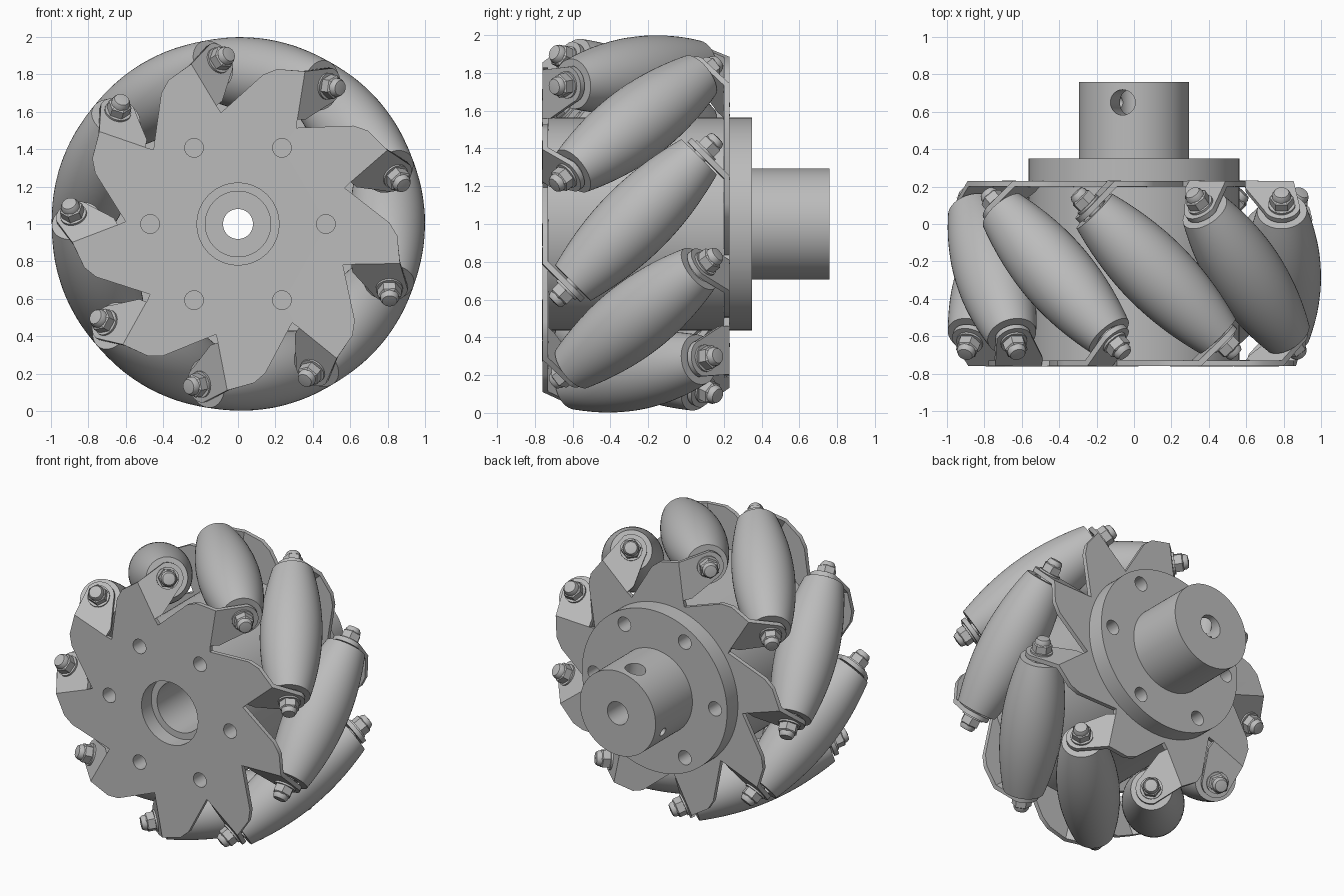
import bpy, bmesh, math
from mathutils import Matrix, Vector

if "Cube" in bpy.data.objects:
    bpy.data.objects.remove(bpy.data.objects["Cube"], do_unlink=True)

COUNT = 9                      # rollers
STEP = math.tau / COUNT
PHASE = math.radians(41.5)     # angle of the first roller
MID_Y = -0.265                 # middle plane of the rollers
AXIS_R = 0.80                  # roller axis distance from wheel axis
FOLD_T, PLATE_DY = -0.227, -0.48
CENTRE = Vector((0, MID_Y, 1))
R2 = math.sqrt(2)

steel = bpy.data.materials.new("grey metal")
steel.use_nodes = True
grey = (0.5, 0.5, 0.5, 1)
steel.diffuse_color = grey
steel.node_tree.nodes["Principled BSDF"].inputs["Base Color"].default_value = grey


def finish(bm, name):
    bmesh.ops.remove_doubles(bm, verts=bm.verts, dist=1e-5)
    bmesh.ops.recalc_face_normals(bm, faces=bm.faces)
    mesh = bpy.data.meshes.new(name)
    bm.to_mesh(mesh)
    bm.free()
    mesh.materials.append(steel)
    return mesh


def smooth(mesh):
    mesh.shade_smooth()
    mesh.set_sharp_from_angle(angle=math.radians(30))


def add(name, mesh, matrix=Matrix()):
    ob = bpy.data.objects.new(name, mesh)
    bpy.context.collection.objects.link(ob)
    ob.matrix_world = matrix
    return ob


def lathe(name, profile, sides, closed=False):
    """Spin (radius, height) points around z."""
    bm = bmesh.new()
    vs = [bm.verts.new((r, 0, h)) for r, h in profile]
    pairs = list(zip(vs, vs[1:])) + ([(vs[-1], vs[0])] if closed else [])
    es = [bm.edges.new(p) for p in pairs]
    bmesh.ops.spin(bm, geom=vs + es, cent=(0, 0, 0), axis=(0, 0, 1),
                   angle=math.tau, steps=sides, use_merge=False)
    mesh = finish(bm, name)
    smooth(mesh)
    return mesh


def frame(angle):
    """Radial, tangential and axial directions of the wheel at an angle."""
    c, s = math.cos(angle), math.sin(angle)
    return Vector((c, 0, s)), Vector((-s, 0, c)), Vector((0, 1, 0))


def cylinder_between(a, b, radius):
    a, b = Vector(a), Vector(b)
    rot = (b - a).to_track_quat('Z', 'Y').to_matrix().to_4x4()
    mesh = lathe("cutter", [(0, 0), (radius, 0), (radius, (b - a).length), (0, (b - a).length)], 32)
    ob = add("cutter", mesh, Matrix.Translation(a) @ rot)
    ob.hide_render = True
    return ob


def apply_modifier(ob, mod):
    bpy.context.view_layer.objects.active = ob
    bpy.ops.object.modifier_apply(modifier=mod.name)


def cut(ob, cutters):
    for c in cutters:
        mod = ob.modifiers.new("cut", 'BOOLEAN')
        mod.operation, mod.solver, mod.object = 'DIFFERENCE', 'EXACT', c
        apply_modifier(ob, mod)
        bpy.data.objects.remove(c, do_unlink=True)


def bolt_holes(y0, y1):
    out = []
    for i in range(6):
        m = frame(i * math.tau / 6)[0] * 0.47 + Vector((0, 0, 1))
        out.append(cylinder_between(m + Vector((0, y0, 0)), m + Vector((0, y1, 0)), 0.05))
    return out


# Hub: drum, flange and shaft in one turned piece, along y
TO_Y = Matrix.Translation((0, 0, 1)) @ Matrix.Rotation(-math.pi / 2, 4, 'X')
hub = add("hub", lathe("hub", [
    (0.08, 0.76), (0.295, 0.76), (0.295, 0.35), (0.565, 0.35), (0.565, -0.73),
    (0.22, -0.73), (0.22, -0.65), (0.175, -0.65), (0.175, 0.1), (0.08, 0.1)], 96, True), TO_Y)
bpy.context.view_layer.update()
holes = bolt_holes(0.1, 0.5) + bolt_holes(-0.9, -0.55)
for degrees, radius in ((102, 0.068), (200, 0.03)):      # set screw holes
    m = frame(math.radians(degrees))[0]
    base = Vector((0, 0.65, 1))
    holes.append(cylinder_between(base, base + m * 0.4, radius))
cut(hub, holes)
smooth(hub.data)

# Side plate: flat lobes with folded tabs
LOBE = [(0.60, FOLD_T), (0.86, FOLD_T), (0.85, -0.085), (0.81, -0.015), (0.575, 0.178)]
TAB_C, TAB_R = (AXIS_R, 0.18), 0.10


def build_plate(name):
    bm = bmesh.new()
    outline, tabs = [], []
    for k in range(COUNT):
        m, t, y = frame(PHASE + k * STEP)
        lobe = [bm.verts.new(CENTRE + m * r + t * s + y * PLATE_DY) for r, s in LOBE]
        outline += lobe
        tab = [(0.605, 0.05)]
        for i in range(13):
            a = math.radians(160 - 150 * i / 12)
            tab.append((TAB_C[0] + TAB_R * math.cos(a), TAB_C[1] + TAB_R * math.sin(a)))
        fold = [bm.verts.new(CENTRE + m * r + t * (FOLD_T - w / R2) + y * (PLATE_DY + w / R2))
                for r, w in tab]
        tabs.append([lobe[0]] + fold + [lobe[1]])
    bm.faces.new(outline)
    for f in tabs:
        bm.faces.new(f)
    ob = add(name, finish(bm, name))
    mod = ob.modifiers.new("thickness", 'SOLIDIFY')
    mod.thickness, mod.offset, mod.use_even_offset = 0.03, 0, True
    apply_modifier(ob, mod)
    cut(ob, bolt_holes(-0.85, -0.65)
        + [cylinder_between((0, -0.85, 1), (0, -0.65, 1), 0.22)])
    smooth(ob.data)
    return ob


front_plate = build_plate("front_plate")
flip = (Matrix.Translation(CENTRE) @ Matrix.Rotation(math.pi, 4, frame(PHASE)[0])
        @ Matrix.Translation(-CENTRE))
back_plate = add("back_plate", front_plate.data.copy(), flip)

# Barrel roller whose outline follows the wheel rim
HALF = 0.472
rim = []
for i in range(25):
    s = -HALF + 2 * HALF * i / 24
    rim.append((1 - math.sqrt(AXIS_R ** 2 + s * s / 2), s))
roller_mesh = lathe("roller", [(0, -HALF + 0.02), (0.08, -HALF + 0.02), (0.08, -HALF)] + rim
                    + [(0.08, HALF), (0.08, HALF - 0.02), (0, HALF - 0.02)], 48)

# Fasteners: axle, washer, hex nut and domed cap
axle_mesh = lathe("axle", [(0, -0.53), (0.04, -0.53), (0.04, 0.53), (0, 0.53)], 20)
washer_mesh = lathe("washer", [(0, 0.51), (0.072, 0.51), (0.072, 0.527), (0, 0.527)], 28)
nut_mesh = lathe("nut", [(0, 0.52), (0.064, 0.52), (0.064, 0.575), (0.052, 0.583), (0, 0.583)], 6)
cap_mesh = lathe("cap", [(0, 0.57), (0.05, 0.57), (0.05, 0.595), (0.04, 0.613), (0, 0.618)], 20)

for k in range(COUNT):
    m, t, y = frame(PHASE + k * STEP)
    d = (t + y).normalized()
    place = Matrix((m, d.cross(m), d)).transposed().to_4x4()
    place.translation = CENTRE + m * AXIS_R
    add(f"roller_{k + 1}", roller_mesh, place)
    add(f"axle_{k + 1}", axle_mesh, place)
    for side, turn in (("back", 0), ("front", math.pi)):
        end = place @ Matrix.Rotation(turn, 4, 'X')
        for part, mesh in (("washer", washer_mesh), ("nut", nut_mesh), ("cap", cap_mesh)):
            add(f"{side}_{part}_{k + 1}", mesh, end)
